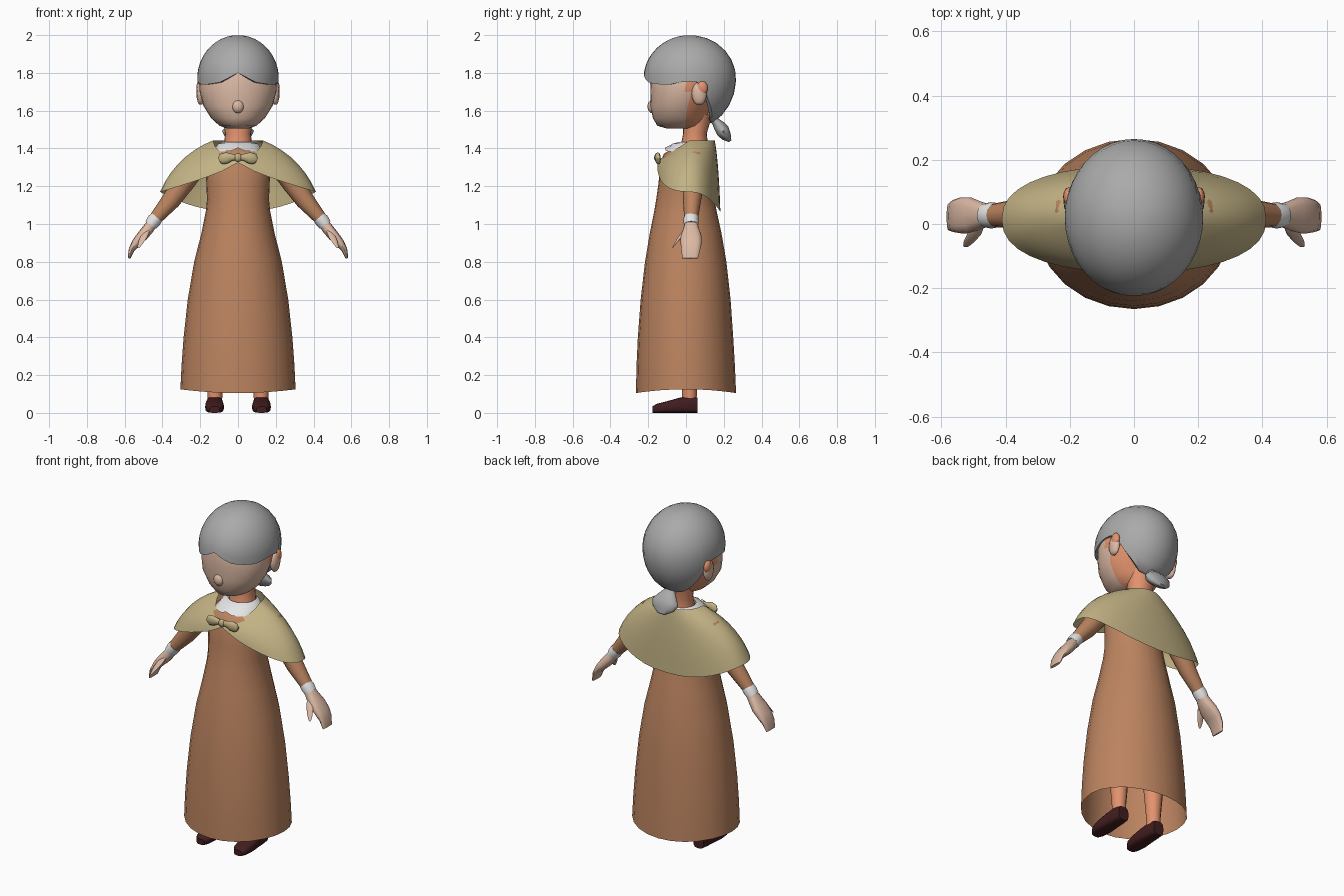
import bpy, bmesh, math
from mathutils import Vector as V

if "Cube" in bpy.data.objects:
    bpy.data.objects.remove(bpy.data.objects["Cube"])


def colour(name, r, g, b):
    m = bpy.data.materials.new(name)
    m.diffuse_color = [(c / 255 / 12.92 if c < 11 else ((c / 255 + .055) / 1.055) ** 2.4) for c in (r, g, b)] + [1]
    m.use_nodes = True
    m.node_tree.nodes["Principled BSDF"].inputs["Base Color"].default_value = m.diffuse_color
    return m


HAIR = colour("grey_hair", 170, 170, 170)
FACE = colour("pale_skin", 220, 185, 164)
SKIN = colour("warm_skin", 226, 147, 110)
DRESS = colour("brown_cloth", 188, 132, 96)
CAPE = colour("tan_cloth", 194, 178, 132)
SHOE = colour("dark_leather", 66, 29, 31)
WHITE = colour("white_linen", 230, 230, 230)


def grid(name, rows, mats, caps=(True, True), mirror=False, angle=50):
    """Skin closed rows of points; optionally cap the ends and mirror across x."""
    bm = bmesh.new()
    vs = [[bm.verts.new(p) for p in row] for row in rows]
    n = len(rows[0])
    for lo, hi in zip(vs, vs[1:]):
        for i in range(n):
            j = (i + 1) % n
            bm.faces.new((lo[i], lo[j], hi[j], hi[i]))
    for row, cap in ((vs[0], caps[0]), (vs[-1], caps[1])):
        if cap:
            bm.faces.new(row)
    bmesh.ops.recalc_face_normals(bm, faces=bm.faces)
    me = bpy.data.meshes.new(name)
    bm.to_mesh(me)
    bm.free()
    ob = bpy.data.objects.new(name, me)
    bpy.context.collection.objects.link(ob)
    for m in mats:
        me.materials.append(m)
    if mirror:
        ob.modifiers.new("Mirror", 'MIRROR').use_mirror_merge = False
    bpy.ops.object.select_all(action='DESELECT')
    bpy.context.view_layer.objects.active = ob
    ob.select_set(True)
    bpy.ops.object.shade_smooth_by_angle(angle=math.radians(angle))
    return ob


def ring(c, a, b, n=16, p=1.0):
    """Ellipse (p=1) or boxier outline (p<1) spanned by half-axes a and b."""
    f = lambda t: math.copysign(abs(t) ** p, t)
    return [V(c) + V(a) * f(math.cos(k * math.tau / n)) + V(b) * f(math.sin(k * math.tau / n)) for k in range(n)]


def upright(spec, n=20):
    """Horizontal rings from (z, half width, front y, back y)."""
    return [ring((0, (f + b) / 2, z), (w, 0, 0), (0, (b - f) / 2, 0), n) for z, w, f, b in spec]


def limb(spec, n=12, p=1.0):
    """Rings along a path in the xz plane: (x, y, z, half thickness, half depth)."""
    pts = [V(s[:3]) for s in spec]
    rows = []
    for i, s in enumerate(spec):
        d = (pts[min(i + 1, len(pts) - 1)] - pts[max(i - 1, 0)]).normalized()
        side = d.cross(V((0, 1, 0))).normalized()
        rows.append(ring(pts[i], side * s[3], (0, s[4], 0), n, p))
    return rows


def ball(name, c, r, mat, mirror=False):
    rows = []
    for k in range(1, 8):
        t = math.pi * k / 8
        s = math.sin(t)
        rows.append(ring((c[0], c[1], c[2] - r[2] * math.cos(t)), (r[0] * s, 0, 0), (0, r[1] * s, 0), 12))
    return grid(name, rows, [mat], mirror=mirror, angle=70)


def interp(table, x):
    for (x0, y0), (x1, y1) in zip(table, table[1:]):
        if x <= x1:
            return y0 + (y1 - y0) * (x - x0) / (x1 - x0)
    return table[-1][1]


# Long dress, open at the hem
rows = upright([(.105, .305, -.265, .265), (.25, .299, -.262, .259), (.4, .288, -.255, .25), (.6, .266, -.24, .236),
                (.8, .232, -.217, .214), (.95, .194, -.192, .188), (1.07, .17, -.168, .162),
                (1.13, .164, -.158, .15), (1.22, .168, -.145, .138), (1.32, .172, -.137, .13),
                (1.37, .155, -.118, .128), (1.42, .09, -.045, .12)], 24)
for p in rows[0]:
    p.z += .02 * (p.x / .305) ** 2
grid("dress", rows, [DRESS], caps=(False, True))

# Shoulder cape: neckline eased out to a hem that dips at the back
N, M, rows = 36, 7, []
for j in range(M + 1):
    t = j / M
    h = .5 * t + .5 * math.sin(t * math.pi / 2)
    v = .5 * t + .5 * (1 - math.cos(t * math.pi / 2))
    row = []
    for k in range(N):
        a = math.tau * k / N
        s, c = math.sin(a), math.cos(a)
        zt = 1.443 - .085 * max(0, c)
        zb = 1.325 - .155 * abs(s) ** .7 if c > 0 else 1.065 + .105 * s * s
        x0, y0 = .13 * s, .02 - .132 * c
        x1 = math.copysign(.412 * abs(s) ** .9, s)
        y1 = .015 - math.copysign(.167 * abs(c) ** .85, c)
        row.append((x0 + (x1 - x0) * h, y0 + (y1 - y0) * h, zt + (zb - zt) * v))
    rows.append(row)
grid("cape", rows, [CAPE], caps=(False, False), angle=60)

# Bow that ties the cape
grid("bow_loop", limb([(.0, -.148, 1.352, .014, .012), (.03, -.15, 1.353, .018, .014), (.06, -.15, 1.35, .03, .016),
                       (.088, -.147, 1.343, .028, .014), (.1, -.145, 1.338, .014, .008)]), [CAPE], mirror=True)
ball("bow_knot", (0, -.153, 1.352), (.02, .016, .023), CAPE)

# White collar with two front lobes
rows = upright([(1.435, .078, -.035, .115), (1.425, .105, -.07, .125), (1.395, .128, -.112, .135)], 24)
for p in rows[2]:
    if p.y < 0:
        p.z += .018 * max(0, 1 - abs(p.x) / .04) - .01
grid("collar", rows, [WHITE], caps=(False, False))

# Neck
grid("neck", upright([(1.36, .085, -.04, .12), (1.43, .073, -.025, .115), (1.48, .068, -.015, .11),
                      (1.58, .085, -.02, .14)]), [SKIN])

# Head: pale face, warm skin behind the jaw line
head = grid("head", upright([(1.505, .055, -.1, .07), (1.52, .098, -.152, .09), (1.56, .142, -.175, .11),
                             (1.625, .183, -.19, .135), (1.70, .203, -.188, .17), (1.76, .207, -.19, .2),
                             (1.85, .185, -.165, .19), (1.93, .1, -.08, .12)], 28), [FACE, SKIN])
for f in head.data.polygons:
    f.material_index = int(f.center.y > .01 and f.normal.z > -.95)
ball("nose", (0, -.178, 1.622), (.032, .026, .036), FACE)

# Ears: pale flap with a warm inner rim
ball("ear", (.198, .07, 1.69), (.022, .04, .062), FACE, True)
ball("ear_rim", (.203, .085, 1.72), (.018, .03, .038), SKIN, True)

# Cap of hair, parted at the brow and cut round the ears
HAIRLINE = [(0, 1.8), (14, 1.772), (28, 1.748), (60, 1.735), (80, 1.752), (98, 1.755), (108, 1.72),
            (120, 1.63), (140, 1.555), (180, 1.535)]
N, M, rows = 40, 10, []
for j in range(M + 2):
    t = min(j, M) / M
    row = []
    for k in range(N):
        a = math.tau * k / N
        low = interp(HAIRLINE, math.degrees(min(a, math.tau - a)))
        rad = lambda q: .23 if q > 1.77 else .27
        end = math.acos((low - 1.77) / rad(low))
        th = .12 + (end - .12) * t
        cz = math.cos(th)
        s = math.sin(th) * (.86 if j > M else 1)
        z = 1.77 + cz * (.23 if cz > 0 else .27)
        row.append((.216 * s * math.sin(a), .02 - .245 * s * math.cos(a), z))
    rows.append(row)
grid("hair", rows, [HAIR], caps=(True, False), angle=50)

# Low tied tail of hair at the nape
tail = []
for y, z, w, d in [(.12, 1.575, .05, .03), (.155, 1.545, .035, .022), (.175, 1.52, .06, .032),
                   (.195, 1.492, .085, .038), (.215, 1.463, .07, .028), (.234, 1.438, .025, .008)]:
    tail.append(ring((0, y, z), (w, 0, 0), V((0, .78, .62)) * d, 14))
grid("hair_tail", tail, [HAIR])

# Sleeves, cuffs, hands and thumbs
grid("sleeve", limb([(.13, .04, 1.385, .05, .06), (.2, .04, 1.34, .06, .062), (.29, .038, 1.215, .056, .056),
                     (.355, .032, 1.125, .05, .048), (.44, .027, 1.025, .034, .036)]), [DRESS], mirror=True)
grid("cuff", limb([(.43, .027, 1.035, .036, .039), (.445, .027, 1.018, .038, .041), (.462, .027, .995, .034, .038)]),
     [WHITE], mirror=True)
grid("hand", limb([(.45, .027, 1.01, .028, .032), (.475, .027, .975, .03, .042), (.508, .027, .935, .029, .056),
                   (.54, .027, .9, .023, .056), (.563, .025, .865, .016, .05), (.577, .022, .818, .007, .042)],
                  12, .8), [FACE], mirror=True)
thumb = [ring(c, (r, 0, -r * .5), (0, r * .5, r), 10) for c, r in
         [((.485, 0, .965), .022), ((.497, -.03, .935), .022), ((.513, -.053, .905), .017), ((.523, -.068, .882), .009)]]
grid("thumb", thumb, [FACE], mirror=True)

# Legs and shoes
grid("leg", [ring((.122, .018, z), (r, 0, 0), (0, r, 0), 12) for z, r in
             [(.06, .038), (.12, .04), (.3, .055), (.55, .06)]], [SKIN], mirror=True)
grid("shoe", [ring((.124, y, h / 2), (w, 0, 0), (0, 0, h / 2), 16, .6) for y, w, h in
              [(.06, .034, .082), (.02, .042, .088), (-.035, .045, .08), (-.1, .05, .062), (-.155, .042, .048),
               (-.178, .026, .034)]], [SHOE], mirror=True, angle=45)
